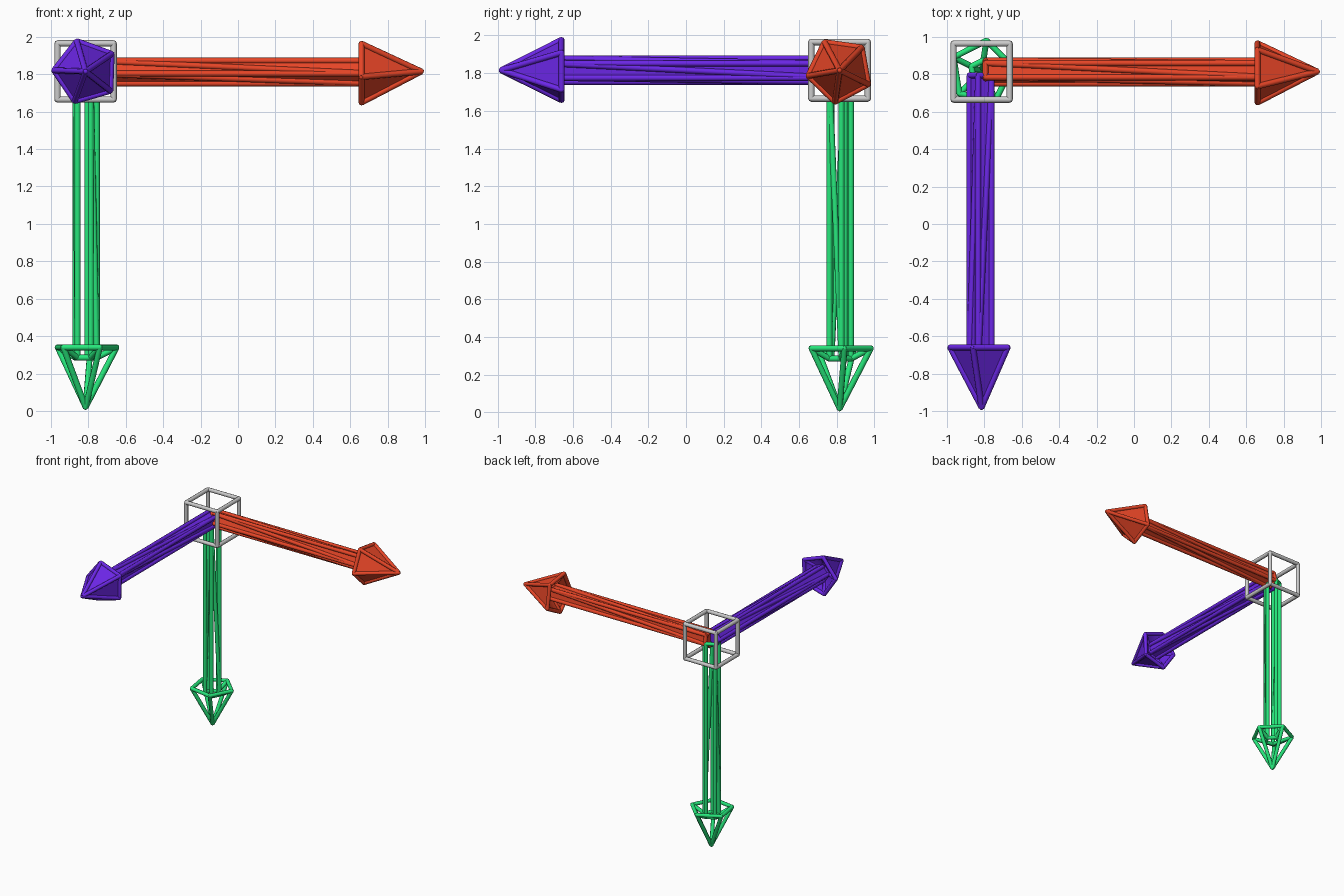
import bpy, bmesh, math
from mathutils import Vector, Matrix

if "Cube" in bpy.data.objects:
    bpy.data.objects.remove(bpy.data.objects["Cube"])

C = Vector((-0.815, 0.815, 1.815))   # common corner of the three arrows
X, Y, Z = Vector((1, 0, 0)), Vector((0, 1, 0)), Vector((0, 0, 1))


def strut(bm, a, b, r, sides=8):
    d = b - a
    rot = d.to_track_quat('Z', 'Y').to_matrix().to_4x4()
    bmesh.ops.create_cone(bm, cap_ends=True, segments=sides, radius1=r, radius2=r,
                          depth=d.length, matrix=Matrix.Translation((a + b) / 2) @ rot)


def joint(bm, p, r):
    bmesh.ops.create_icosphere(bm, subdivisions=1, radius=r, matrix=Matrix.Translation(p))


def finish(bm, name, color=None):
    me = bpy.data.meshes.new(name)
    bm.to_mesh(me)
    bm.free()
    ob = bpy.data.objects.new(name, me)
    bpy.context.collection.objects.link(ob)
    if color:
        mat = bpy.data.materials.new(name + "_color")
        mat.diffuse_color = (*color, 1)
        mat.use_nodes = True
        mat.node_tree.nodes["Principled BSDF"].inputs["Base Color"].default_value = mat.diffuse_color
        me.materials.append(mat)
    bpy.context.view_layer.objects.active = ob
    ob.select_set(True)
    bpy.ops.object.shade_smooth_by_angle(angle=math.radians(50))
    ob.select_set(False)


def arrow(name, d, u, v, start_deg, color, solid):
    r, n = 0.016, 5

    def ring(radius, dist):
        return [C + d * dist + radius * (u * math.cos(t) + v * math.sin(t))
                for t in (math.radians(start_deg + 72 * i) for i in range(n))]

    shaft_r = 0.065 if solid else 0.061
    tail, neck, barb = ring(shaft_r, 0.02), ring(shaft_r, 1.53), ring(0.168, 1.475)
    tip = C + d * 1.795

    # tube frame: shaft rods, swept-back spokes, head edges
    bm = bmesh.new()
    for i in range(n):
        j = (i + 1) % n
        for a, b in ((tail[i], neck[i]), (tail[i], tail[j]), (neck[i], neck[j]),
                     (neck[i], barb[i]), (barb[i], barb[j]), (barb[i], tip)):
            strut(bm, a, b, r)
        if solid or i in (1, 3):
            strut(bm, tail[i], neck[j], r)
        for p in (tail[i], neck[i], barb[i]):
            joint(bm, p, r)
    joint(bm, tip, r)
    finish(bm, name + "_frame", color)

    # filled skin behind the tubes
    if solid:
        bm = bmesh.new()
        rows = [[bm.verts.new(p) for p in row] for row in (tail, neck, barb)]
        top = bm.verts.new(tip)
        bm.faces.new(rows[0])
        for i in range(n):
            j = (i + 1) % n
            for lo, hi in zip(rows, rows[1:]):
                bm.faces.new((lo[i], lo[j], hi[j], hi[i]))
            bm.faces.new((rows[2][i], rows[2][j], top))
        bmesh.ops.recalc_face_normals(bm, faces=bm.faces)
        finish(bm, name + "_skin", color)


# three axis arrows
arrow("red_arrow", X, Y, Z, 118, (0.8, 0.06, 0.02), True)
arrow("blue_arrow", -Y, X, Z, 106, (0.15, 0.02, 0.8), True)
arrow("green_arrow", -Z, X, Y, 81, (0.02, 0.8, 0.2), False)

# grey wire cube at the corner
bm = bmesh.new()
h, r = 0.15, 0.017
for a, b, c in ((X, Y, Z), (Y, Z, X), (Z, X, Y)):
    for s in (-h, h):
        for t in (-h, h):
            mid = C + b * s + c * t
            strut(bm, mid - a * h, mid + a * h, r)
for sx in (-h, h):
    for sy in (-h, h):
        for sz in (-h, h):
            joint(bm, C + Vector((sx, sy, sz)), r)
finish(bm, "corner_cube_frame")
